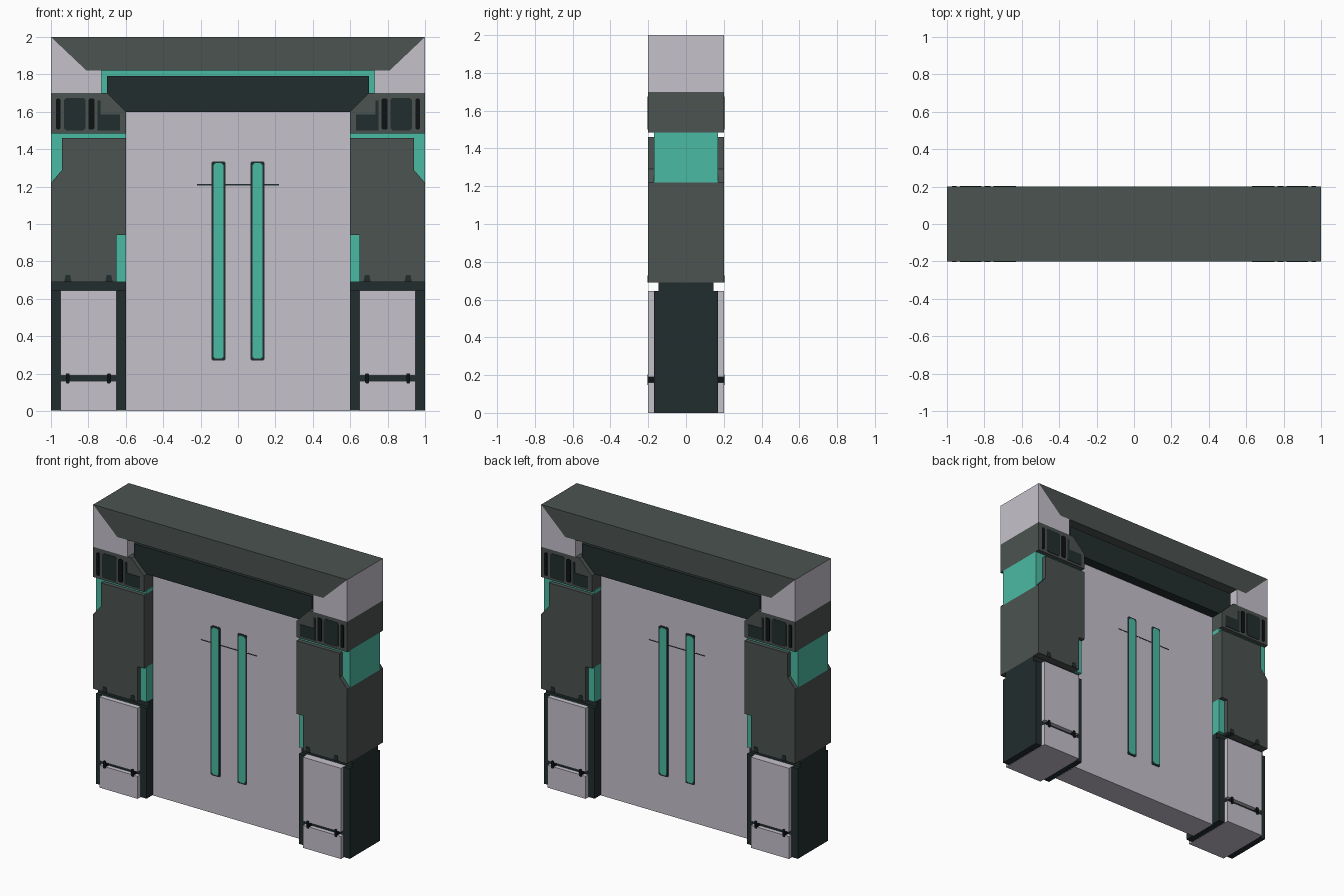
import bpy, bmesh

if "Cube" in bpy.data.objects:
    bpy.data.objects.remove(bpy.data.objects["Cube"])


def srgb(r, g, b):
    lin = lambda c: c / 12.92 if c <= 0.04045 else ((c + 0.055) / 1.055) ** 2.4
    return tuple(lin(v / 255) for v in (r, g, b)) + (1.0,)


def material(name, r, g, b):
    m = bpy.data.materials.new(name)
    m.diffuse_color = srgb(r, g, b)
    m.use_nodes = True
    m.node_tree.nodes["Principled BSDF"].inputs["Base Color"].default_value = m.diffuse_color
    return m


GREY = material("slate grey", 75, 83, 80)
DARK = material("dark slate", 34, 45, 45)
LIGHT = material("pale grey", 197, 193, 203)
TEAL = material("teal", 75, 186, 163)
BLACK = material("near black", 14, 18, 18)


def prism(name, pts, half, mat, mirror=False):
    """Extrude an x-z profile through y = -half..half, optionally mirrored in x."""
    bm = bmesh.new()
    face = bm.faces.new([bm.verts.new((x, -half, z)) for x, z in pts])
    ext = bmesh.ops.extrude_face_region(bm, geom=[face])
    moved = [v for v in ext["geom"] if isinstance(v, bmesh.types.BMVert)]
    bmesh.ops.translate(bm, verts=moved, vec=(0, 2 * half, 0))
    bmesh.ops.recalc_face_normals(bm, faces=bm.faces)
    me = bpy.data.meshes.new(name)
    bm.to_mesh(me)
    bm.free()
    me.materials.append(mat)
    ob = bpy.data.objects.new(name, me)
    bpy.context.collection.objects.link(ob)
    if mirror:
        mod = ob.modifiers.new("mirror", 'MIRROR')
        mod.use_mirror_merge = False
    return ob


def rect(x0, x1, z0, z1, c=0.0):
    """Rectangle profile with optional cut corners."""
    if not c:
        return [(x0, z0), (x1, z0), (x1, z1), (x0, z1)]
    return [(x0 + c, z0), (x1 - c, z0), (x1, z0 + c), (x1, z1 - c),
            (x1 - c, z1), (x0 + c, z1), (x0, z1 - c), (x0, z0 + c)]


# Door leaf with two glowing slots and a thin cross line (both faces)
prism("door_panel", rect(-0.6, 0.6, 0, 1.6), 0.10, LIGHT)
prism("door_cross_line", rect(-0.22, 0.22, 1.207, 1.213), 0.102, DARK)
prism("slot_frame", rect(0.067, 0.142, 0.27, 1.335, 0.008), 0.104, DARK, True)
prism("slot_light", rect(0.077, 0.132, 0.28, 1.325, 0.012), 0.107, TEAL, True)

# Lintel: top beam, corner blocks, teal trim and dark fascia
prism("top_beam", [(-1, 2), (-0.81, 1.82), (0.81, 1.82), (1, 2)], 0.20, GREY)
prism("corner_block", [(1, 1.7), (1, 2), (0.81, 1.82), (0.73, 1.82), (0.73, 1.7)],
      0.20, LIGHT, True)
prism("lintel_trim", rect(-0.73, 0.73, 1.69, 1.82), 0.12, TEAL)
prism("lintel_fascia", [(-0.6, 1.6), (0.6, 1.6), (0.7, 1.7), (0.7, 1.79),
                        (-0.7, 1.79), (-0.7, 1.7)], 0.17, DARK)

# Pillar capital with vents
prism("pillar_capital", [(0.6, 1.485), (1, 1.485), (1, 1.7), (0.7, 1.7), (0.6, 1.6)],
      0.20, GREY, True)
prism("vent_panel", rect(0.815, 0.93, 1.5, 1.675, 0.012), 0.203, DARK, True)
prism("vent_low_panel", [(0.63, 1.50), (0.75, 1.50), (0.75, 1.66), (0.735, 1.66),
                         (0.735, 1.585), (0.63, 1.585)], 0.203, DARK, True)
for i, (a, b) in enumerate([(0.95, 0.973), (0.767, 0.80)]):
    prism(f"vent_slot_{i}", rect(a, b, 1.505, 1.67, 0.006), 0.204, BLACK, True)

# Pillar body with teal inserts filling its notches
prism("pillar_body", [(0.65, 0.69), (1, 0.69), (1, 1.22), (0.94, 1.29), (0.94, 1.46),
                      (0.6, 1.46), (0.6, 0.94), (0.65, 0.94)], 0.20, GREY, True)
prism("upper_insert", [(1, 1.22), (1, 1.485), (0.6, 1.485), (0.6, 1.46),
                       (0.94, 1.46), (0.94, 1.29)], 0.17, TEAL, True)
prism("inner_insert", rect(0.6, 0.65, 0.69, 0.94), 0.17, TEAL, True)

# Pillar foot: dark core, neck and pale cover plates
prism("foot_core", rect(0.6, 1, 0.003, 0.645), 0.17, DARK, True)
prism("foot_neck", rect(0.6, 1, 0.645, 0.69), 0.145, DARK, True)
prism("lower_cover", rect(0.65, 0.95, 0, 0.16), 0.20, LIGHT, True)
prism("upper_cover", rect(0.65, 0.95, 0.19, 0.645), 0.20, LIGHT, True)

# Small bolts on the body and covers
for i, x in enumerate((0.69, 0.91)):
    prism(f"body_bolt_{i}", [(x - 0.02, 0.69), (x + 0.02, 0.69), (x + 0.012, 0.727),
                             (x - 0.012, 0.727)], 0.203, DARK, True)
    prism(f"cover_bolt_{i}", rect(x - 0.01, x + 0.01, 0.148, 0.202, 0.004),
          0.203, BLACK, True)
